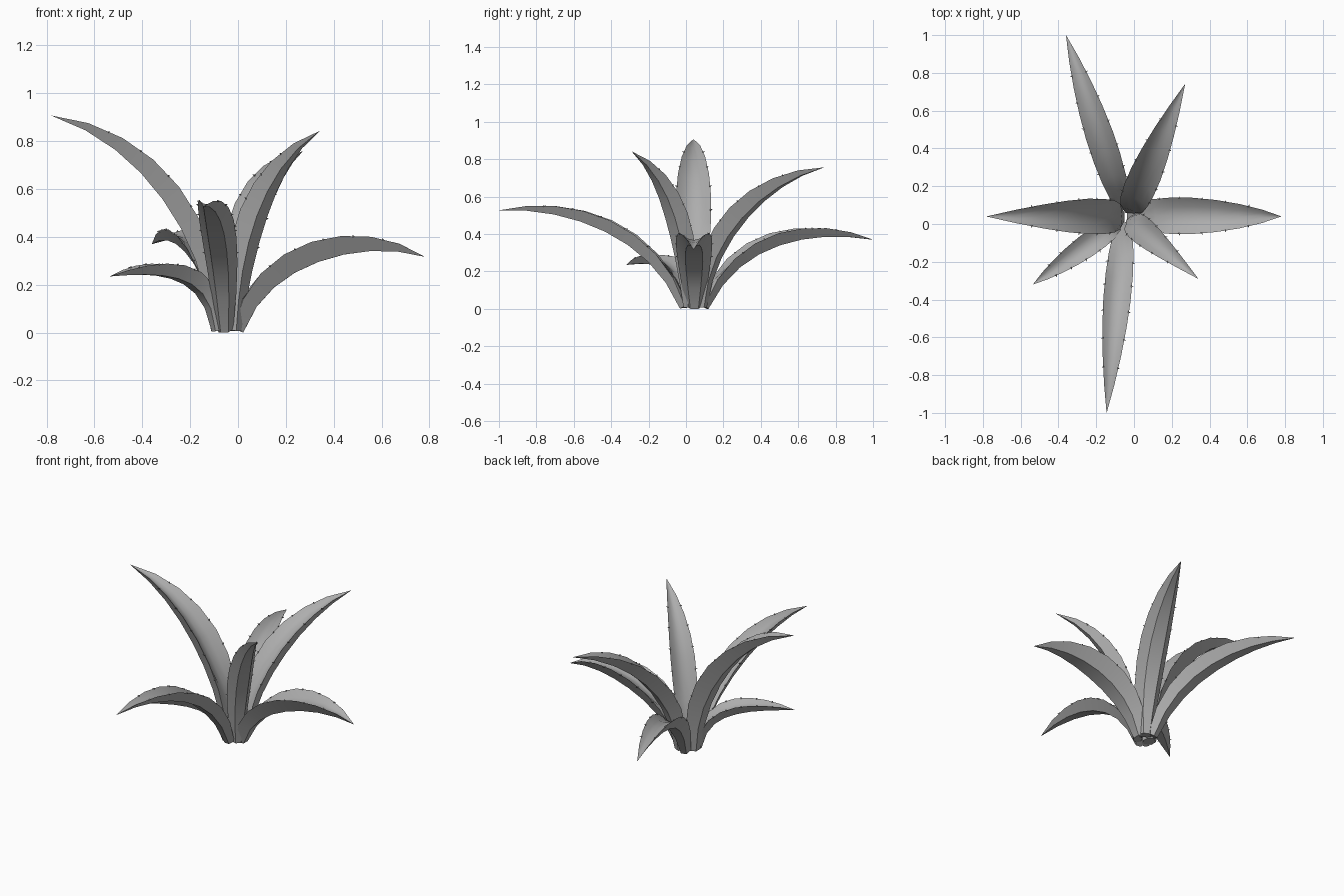
import bpy, bmesh, math
from mathutils import Vector

if "Cube" in bpy.data.objects:
    bpy.data.objects.remove(bpy.data.objects["Cube"])

STEPS = 8
# Right half of the leaf cross-section in leaf widths: keel, raised rim, channel side
HALF = [(0.24, -0.26), (0.5, 0.2), (0.25, 0.01)]
SECTION = HALF + [(0, -0.05)] + [(-u, v) for u, v in reversed(HALF)]

# Mid grey leaf colour
grey = bpy.data.materials.new("leaf_grey")
grey.diffuse_color = (0.42, 0.42, 0.42, 1)
grey.use_nodes = True
grey.node_tree.nodes["Principled BSDF"].inputs["Base Color"].default_value = grey.diffuse_color


def taper(t):
    # Narrow foot, widest just before the middle, pointed tip
    if t < 0.45:
        return 1 - 0.54 * (1 - t / 0.45) ** 2
    return max(1 - ((t - 0.45) / 0.55) ** 1.8, 0.004)


def cubic(p, t):
    # Cubic passing through four points at equal steps
    a, b, c = 3 * t - 1, 3 * t - 2, t - 1
    return -p[0] * a * b * c / 2 + p[1] * 4.5 * t * b * c - p[2] * 4.5 * t * a * c + p[3] * t * a * b / 2


def thorn(bm, p, out, along, size=0.01):
    # Small three-sided spike on a leaf rim
    up = out.cross(along).normalized()
    base = []
    for i in range(3):
        a = math.tau * i / 3
        base.append(bm.verts.new(p - out * 0.004 + (along * math.cos(a) + up * math.sin(a)) * size * 0.6))
    tip = bm.verts.new(p + out * size + along * size * 0.6)
    for i in range(3):
        bm.faces.new((base[i], base[(i + 1) % 3], tip))
    bm.faces.new(base[::-1])


def leaf(name, base, tip, width, low, high):
    # low and high: (fraction of reach, height) at one and two thirds of the length
    base, tip = Vector((*base, 0.012)), Vector(tip)
    ctrl = [base]
    for s, z in (low, high):
        q = base.lerp(tip, s)
        q.z = z
        ctrl.append(q)
    ctrl.append(tip)
    pts = [cubic(ctrl, i / STEPS) for i in range(STEPS + 1)]
    side = Vector((tip.y - base.y, base.x - tip.x, 0)).normalized()
    bm = bmesh.new()
    rings = []
    for i, p in enumerate(pts):
        tan = (pts[min(i + 1, STEPS)] - pts[max(i - 1, 0)]).normalized()
        up = side.cross(tan).normalized()
        w = width * taper(i / STEPS)
        fill = max(0, 1 - i / 2.5)  # the foot is solid, the channel opens above it
        ring = []
        for j, (u, v) in enumerate(SECTION):
            if j in (2, 3, 4):
                v += (0.45 - v) * fill
            ring.append(bm.verts.new(p + side * (u * w) + up * (v * w)))
        rings.append(ring)
    k = len(SECTION)
    for r0, r1 in zip(rings, rings[1:]):
        for j in range(k):
            bm.faces.new((r0[j], r0[(j + 1) % k], r1[(j + 1) % k], r1[j]))
    bm.faces.new(rings[0][::-1])
    bm.faces.new(rings[-1])
    # Thorns along both rims
    for j, sgn in ((1, 1), (5, -1)):
        for i in range(2, STEPS - 1):
            a, b = rings[i][j].co.copy(), rings[i + 1][j].co.copy()
            thorn(bm, a.lerp(b, 0.4), side * sgn, (b - a).normalized())
    bmesh.ops.recalc_face_normals(bm, faces=bm.faces)
    me = bpy.data.meshes.new(name)
    bm.to_mesh(me)
    bm.free()
    me.materials.append(grey)
    ob = bpy.data.objects.new(name, me)
    bpy.context.collection.objects.link(ob)
    return ob


# Seven leaves around the crown
leaves = [
    leaf("leaf_back_left", (-0.06, 0.10), (-0.36, 1.0, 0.373), 0.15, (0.25, 0.305), (0.61, 0.412)),
    leaf("leaf_back_right", (-0.015, 0.085), (0.27, 0.74, 0.76), 0.17, (0.15, 0.375), (0.51, 0.635)),
    leaf("leaf_right", (0, 0.045), (0.78, 0.04, 0.32), 0.195, (0.23, 0.275), (0.61, 0.377)),
    leaf("leaf_front_right", (-0.01, 0.01), (0.34, -0.29, 0.845), 0.145, (0.115, 0.35), (0.43, 0.645)),
    leaf("leaf_front", (-0.055, -0.015), (-0.145, -1.0, 0.53), 0.147, (0.235, 0.345), (0.595, 0.515)),
    leaf("leaf_front_left", (-0.09, 0), (-0.535, -0.32, 0.238), 0.125, (0.2, 0.22), (0.59, 0.27)),
    leaf("leaf_left", (-0.09, 0.04), (-0.78, 0.04, 0.91), 0.19, (0.12, 0.415), (0.47, 0.735)),
]

# Rest the plant on the ground
ground = min(v.co.z for o in leaves for v in o.data.vertices)
for o in leaves:
    for v in o.data.vertices:
        v.co.z -= ground
    o.select_set(True)
bpy.context.view_layer.objects.active = leaves[0]
bpy.ops.object.shade_smooth_by_angle(angle=math.radians(35))
